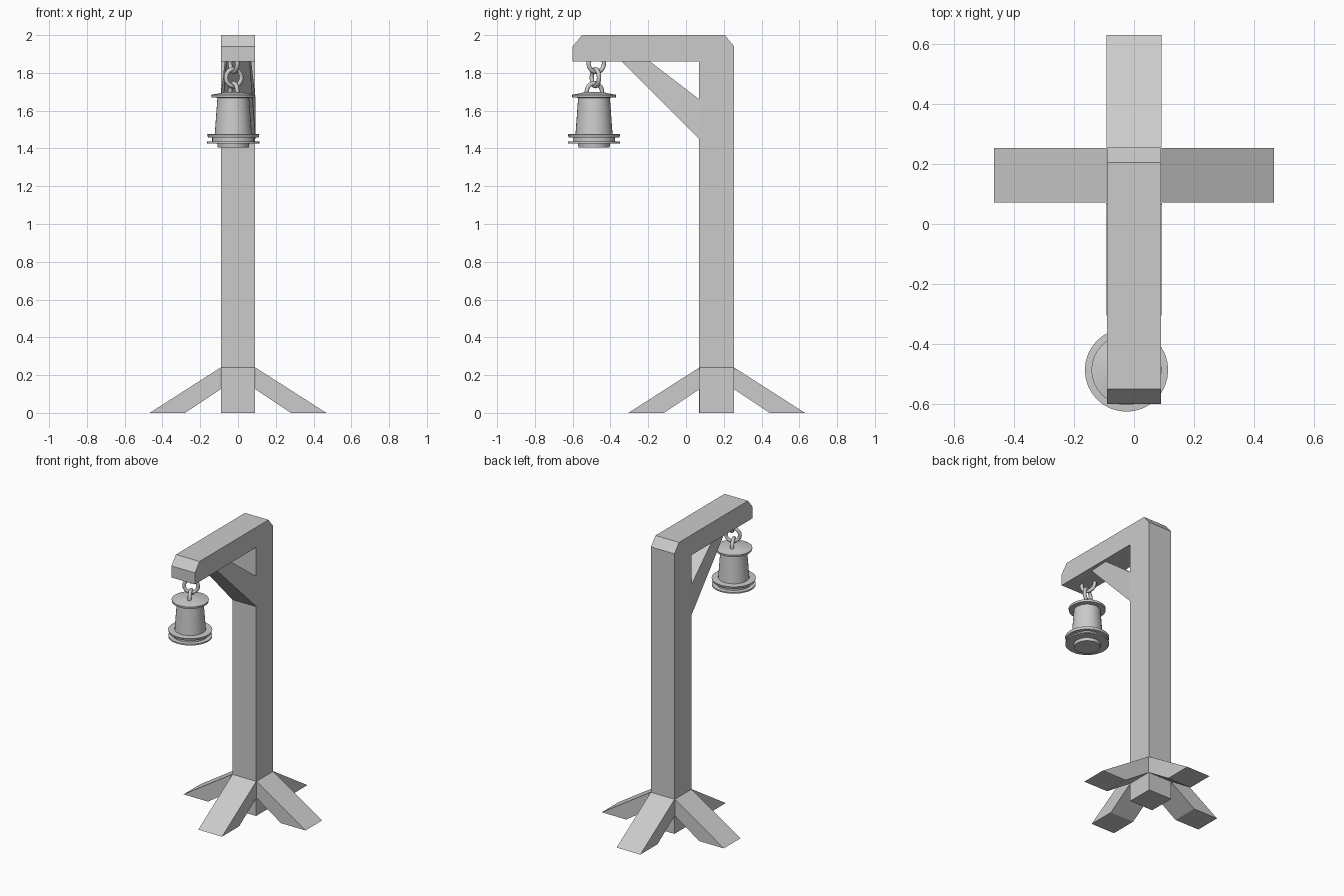
import bpy, math
from mathutils import Matrix, Vector

if "Cube" in bpy.data.objects:
    bpy.data.objects.remove(bpy.data.objects["Cube"])


def make(name, verts, faces, matrix=Matrix(), smooth=False):
    me = bpy.data.meshes.new(name)
    me.from_pydata([matrix @ Vector(v) for v in verts], [], faces)
    ob = bpy.data.objects.new(name, me)
    bpy.context.collection.objects.link(ob)
    bpy.context.view_layer.objects.active = ob
    ob.select_set(True)
    bpy.ops.object.mode_set(mode='EDIT')
    bpy.ops.mesh.select_all(action='SELECT')
    bpy.ops.mesh.normals_make_consistent(inside=False)
    bpy.ops.object.mode_set(mode='OBJECT')
    if smooth:
        bpy.ops.object.shade_smooth_by_angle(angle=math.radians(35))
    ob.select_set(False)
    return ob


def prism(name, profile, widths, matrix=Matrix()):
    """Extrude a (y, z) profile across x; widths gives the half width per point."""
    n = len(profile)
    verts = [(s * w, y, z) for s in (-1, 1) for (y, z), w in zip(profile, widths)]
    faces = [list(range(n)), list(range(2 * n - 1, n - 1, -1))]
    faces += [[i, (i + 1) % n, n + (i + 1) % n, n + i] for i in range(n)]
    return make(name, verts, faces, matrix)


def lathe(name, profile, centre, n=32):
    verts, faces = [], []
    for r, z in profile:
        for k in range(n):
            a = 2 * math.pi * k / n
            verts.append((r * math.cos(a), r * math.sin(a), z))
    for j in range(len(profile) - 1):
        for k in range(n):
            k2 = (k + 1) % n
            faces.append([j * n + k, j * n + k2, (j + 1) * n + k2, (j + 1) * n + k])
    last = (len(profile) - 1) * n
    faces += [list(range(n))[::-1], [last + k for k in range(n)]]
    return make(name, verts, faces, Matrix.Translation(centre), True)


# Post and arm in one bent timber with chamfered ends
frame = [(0.07, 0), (0.255, 0), (0.255, 1.94), (0.205, 2.0),
         (-0.55, 2.0), (-0.6, 1.94), (-0.6, 1.86), (0.07, 1.86)]
prism("post_and_arm", frame, [0.09] * len(frame))

# Diagonal brace, wider at the post
prism("brace", [(-0.34, 1.86), (-0.19, 1.86), (0.07, 1.66), (0.07, 1.45)],
      [0.062, 0.07, 0.093, 0.093])

# Four splayed feet
for i in range(4):
    m = Matrix.Translation((0, 0.1625, 0)) @ Matrix.Rotation(i * math.pi / 2, 4, 'Z')
    prism(f"foot_{i + 1}", [(0.0925, 0.24), (0.0925, 0.125), (0.28, 0), (0.4675, 0)],
          [0.091] * 4, m)

# Lantern body with rims and cap
lathe("lantern", [(0.082, 1.405), (0.085, 1.425), (0.138, 1.427), (0.138, 1.436),
                  (0.112, 1.438), (0.112, 1.457), (0.134, 1.459), (0.139, 1.475),
                  (0.098, 1.477), (0.084, 1.668), (0.115, 1.67), (0.117, 1.684),
                  (0.085, 1.69), (0.04, 1.70)],
      (-0.025, -0.487, 0))

# Chain links
for i, (z, turn, y) in enumerate([(1.85, 115, -0.475), (1.775, 25, -0.48), (1.70, 115, -0.485)]):
    bpy.ops.mesh.primitive_torus_add(
        major_segments=20, minor_segments=8, major_radius=0.045, minor_radius=0.012,
        location=(-0.023, y, z), rotation=(math.pi / 2, 0, math.radians(turn)))
    link = bpy.context.object
    link.name = f"chain_link_{i + 1}"
    bpy.ops.object.shade_smooth()
    link.select_set(False)
